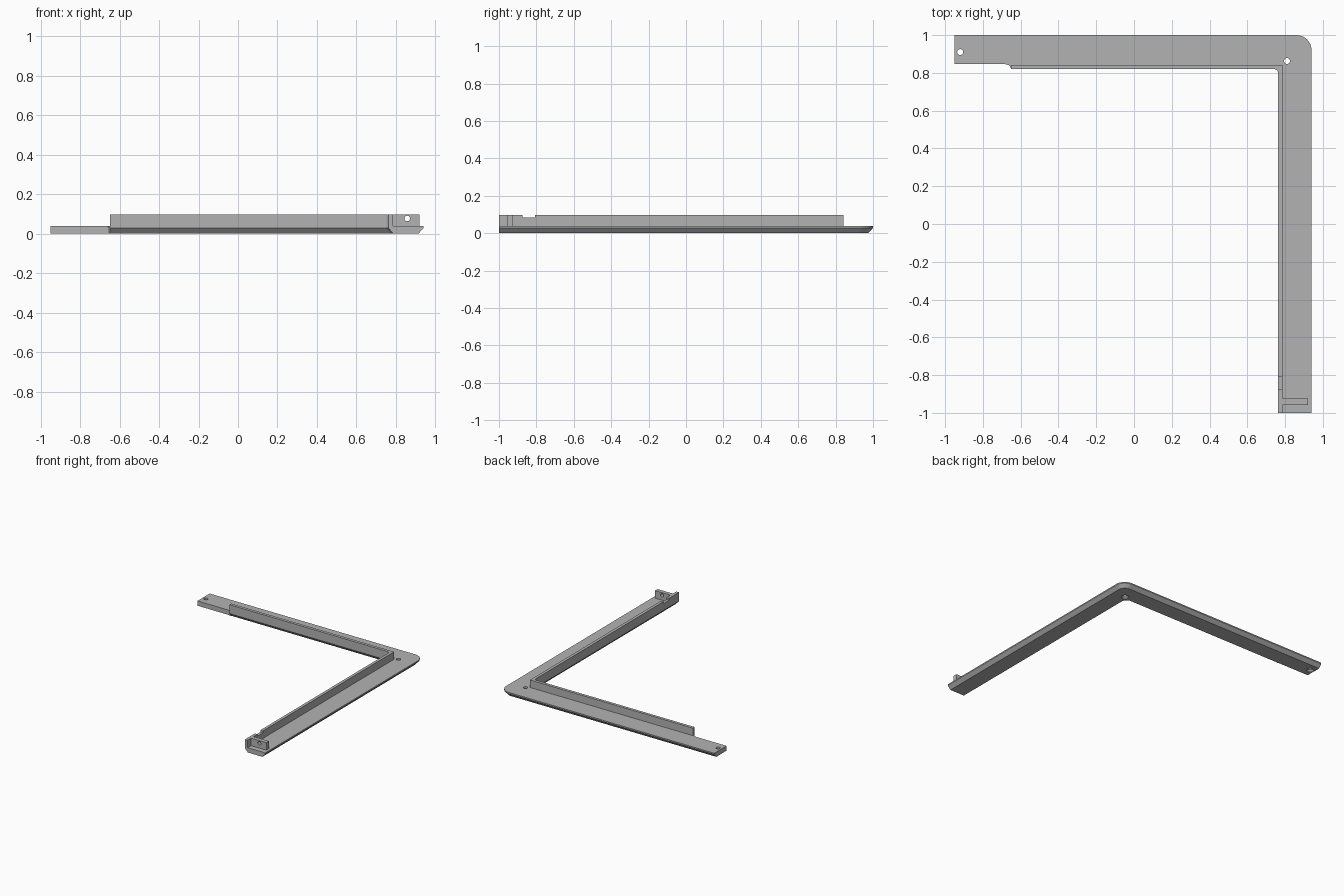
import bpy, bmesh
from math import sin, cos, radians
from mathutils import Matrix

cube = bpy.data.objects.get("Cube")
if cube:
    bpy.data.objects.remove(cube, do_unlink=True)

grey = bpy.data.materials.new("mid grey")
grey.use_nodes = True
COLOR = (0.45, 0.45, 0.45, 1)
grey.diffuse_color = COLOR
grey.node_tree.nodes["Principled BSDF"].inputs["Base Color"].default_value = COLOR


def arc(cx, cy, r, a0, a1, n=10):
    angles = [radians(a0 + (a1 - a0) * i / n) for i in range(n + 1)]
    return [(cx + r * cos(a), cy + r * sin(a)) for a in angles]


def make_object(name, bm):
    bmesh.ops.recalc_face_normals(bm, faces=bm.faces)
    mesh = bpy.data.meshes.new(name)
    bm.to_mesh(mesh)
    bm.free()
    mesh.materials.append(grey)
    obj = bpy.data.objects.new(name, mesh)
    bpy.context.collection.objects.link(obj)
    return obj


def loft(name, levels):
    """Solid through stacked outlines, given as (z, points)."""
    bm = bmesh.new()
    rings = [[bm.verts.new((x, y, z)) for x, y in pts] for z, pts in levels]
    for low, high in zip(rings, rings[1:]):
        for i in range(len(low)):
            j = (i + 1) % len(low)
            bm.faces.new((low[i], low[j], high[j], high[i]))
    bm.faces.new(rings[0][::-1])
    bm.faces.new(rings[-1])
    return make_object(name, bm)


def box(name, x0, x1, y0, y1, z0, z1):
    pts = [(x0, y0), (x1, y0), (x1, y1), (x0, y1)]
    return loft(name, [(z0, pts), (z1, pts)])


def cut(target, cutter):
    mod = target.modifiers.new("cut", 'BOOLEAN')
    mod.operation = 'DIFFERENCE'
    mod.solver = 'EXACT'
    mod.object = cutter
    cutter.hide_render = True
    cutter.hide_viewport = True
    cutter.display_type = 'WIRE'


# L-shaped plate: long edges bevelled underneath, joining tab left square
def plate_outline(d):
    return ([(0.94 - d, -1)]
            + arc(0.86, 0.92, 0.08 - d, 0, 90)
            + [(-0.95, 1 - d), (-0.95, 0.846), (-0.68, 0.846),
               (-0.66, 0.84), (-0.65, 0.82 + d)]
            + arc(0.742, 0.80, 0.02 + d, 90, 0)
            + [(0.762 + d, -1)])


plate = loft("base_plate", [(0, plate_outline(0.025)),
                            (0.028, plate_outline(0)),
                            (0.038, plate_outline(0))])

# Countersunk screw holes
for name, x, y in (("tab_hole", -0.92, 0.91), ("corner_hole", 0.81, 0.863)):
    hole = [(-0.01, 0.028), (0.006, 0.028), (0.018, 0.016), (0.06, 0.016)]
    cut(plate, loft(name + "_cutter",
                    [(z, arc(x, y, r, 0, 345, 23)) for z, r in hole]))

# Upright lip along the inner edge, with a shallow notch near the front
lip_pts = ([(-0.65, 0.82)] + arc(0.742, 0.80, 0.02, 90, 0)
           + [(0.762, -1), (0.785, -1), (0.785, 0.843), (-0.65, 0.843)])
lip = loft("inner_lip", [(0.03, lip_pts), (0.098, lip_pts)])
cut(lip, box("notch_cutter", 0.74, 0.8, -0.875, -0.808, 0.083, 0.12))

# Drilled upright bracket at the front end
bracket = box("end_bracket", 0.775, 0.92, -0.957, -0.925, 0.03, 0.098)
bm = bmesh.new()
bmesh.ops.create_cone(bm, cap_ends=True, segments=24, radius1=0.014,
                      radius2=0.014, depth=0.2,
                      matrix=Matrix.Translation((0.858, -0.94, 0.077))
                      @ Matrix.Rotation(radians(90), 4, 'X'))
cut(bracket, make_object("bracket_hole_cutter", bm))
